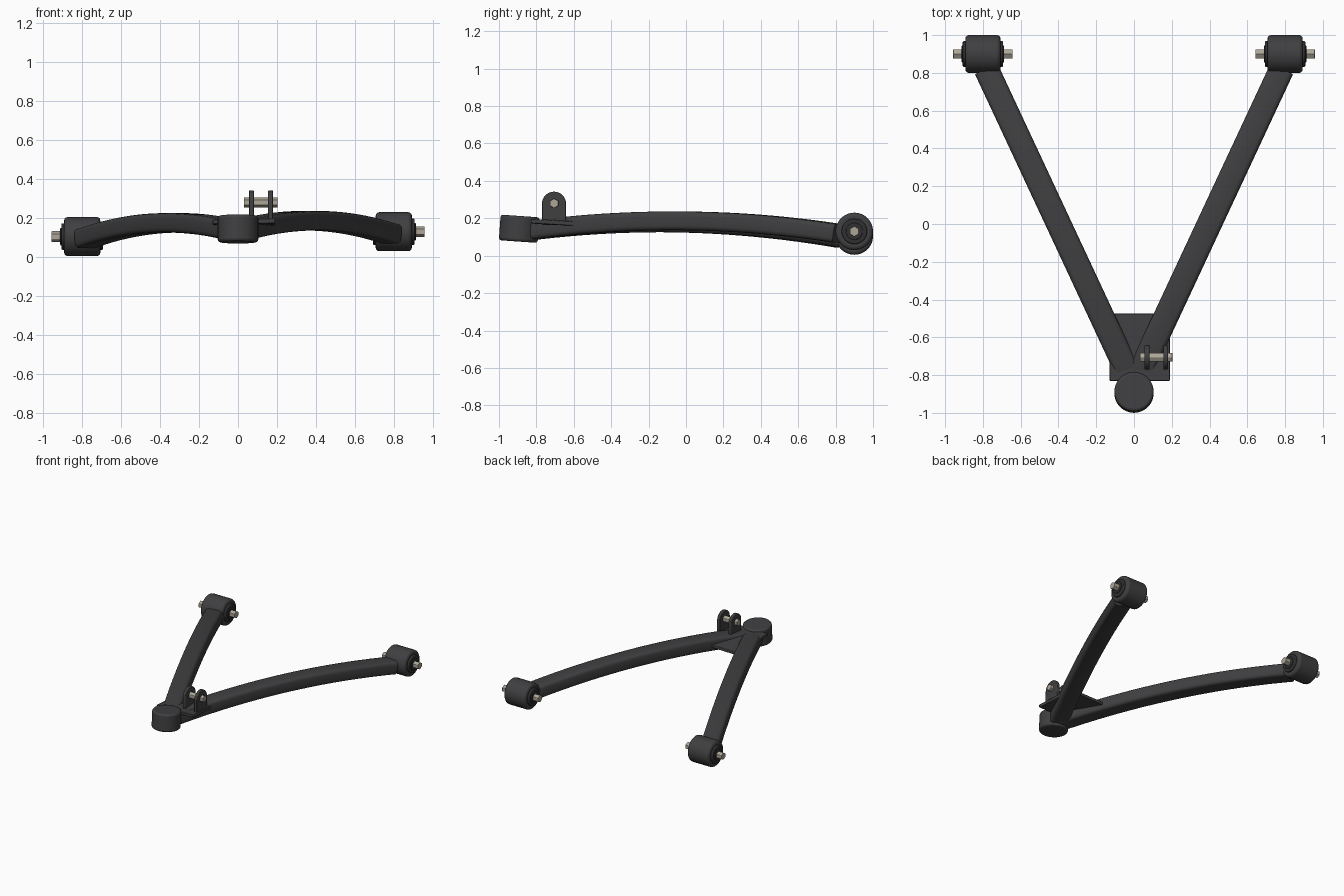
import bpy, bmesh
from math import radians, sin, cos, pi
from mathutils import Vector

if "Cube" in bpy.data.objects:
    bpy.data.objects.remove(bpy.data.objects["Cube"])

ROLL = 0.0156  # slight sideways lean of the whole arm: z rises with x


def material(name, col):
    m = bpy.data.materials.new(name)
    m.diffuse_color = (*col, 1)
    m.use_nodes = True
    m.node_tree.nodes["Principled BSDF"].inputs["Base Color"].default_value = m.diffuse_color
    return m


STEEL = material("dark_steel", (0.05, 0.05, 0.053))
RUBBER = material("rubber", (0.03, 0.03, 0.032))
BOLT = material("bolt_metal", (0.42, 0.38, 0.31))


def finish(ob, name, mat, bevel=0, segs=3):
    ob.name = name
    ob.data.materials.append(mat)
    if bevel:
        b = ob.modifiers.new("bevel", 'BEVEL')
        b.width, b.segments, b.limit_method = bevel, segs, 'ANGLE'
        b.angle_limit = radians(40)
    bpy.ops.object.select_all(action='DESELECT')
    ob.select_set(True)
    bpy.context.view_layer.objects.active = ob
    bpy.ops.object.shade_smooth_by_angle(angle=radians(32))
    return ob


def cyl(name, loc, r, length, rot, mat, bevel=0, verts=48):
    bpy.ops.mesh.primitive_cylinder_add(vertices=verts, radius=r, depth=length,
                                        location=loc, rotation=rot)
    return finish(bpy.context.object, name, mat, bevel)


def loft(name, rings, mat, bevel=0, segs=3):
    bm = bmesh.new()
    vs = [[bm.verts.new(p) for p in ring] for ring in rings]
    n = len(vs[0])
    for a, b in zip(vs, vs[1:]):
        for i in range(n):
            j = (i + 1) % n
            bm.faces.new((a[i], a[j], b[j], b[i]))
    bm.faces.new(vs[0])
    bm.faces.new(vs[-1])
    bmesh.ops.recalc_face_normals(bm, faces=bm.faces)
    me = bpy.data.meshes.new(name)
    bm.to_mesh(me)
    bm.free()
    ob = bpy.data.objects.new(name, me)
    bpy.context.collection.objects.link(ob)
    return finish(ob, name, mat, bevel, segs)


def rounded_rect(w, h, r, n=3):
    pts = []
    for k, (sx, sy) in enumerate([(1, 1), (-1, 1), (-1, -1), (1, -1)]):
        for i in range(n + 1):
            a = (k + i / n) * pi / 2
            pts.append((sx * (w / 2 - r) + r * cos(a), sy * (h / 2 - r) + r * sin(a)))
    return pts


ALONG_X = (0, pi / 2, 0)
SECTION = rounded_rect(0.132, 0.1, 0.024)

for side, s in (("left", -1), ("right", 1)):
    # arched arm swept along a shallow parabola
    rings = []
    for i in range(25):
        y = -0.86 + i * (0.815 + 0.86) / 24
        x = s * (0.177 + 0.467 * (y + 0.475))
        z = 0.180 - 0.0883 * y * y - 0.018 * y + ROLL * x
        t = Vector((s * 0.467, 1, -0.1766 * y - 0.018)).normalized()
        u = t.cross(Vector((0, 0, 1))).normalized()
        v = u.cross(t)
        rings.append([Vector((x, y, z)) + u * a + v * b for a, b in SECTION])
    loft(side + "_arm", rings, STEEL)

    # bushing at the rear end of the arm: sleeve, rubber, collar and hex pin
    c = (s * 0.80, 0.9, 0.1175 + ROLL * s * 0.8)
    cyl(side + "_bushing_sleeve", c, 0.1, 0.186, ALONG_X, STEEL, 0.018)
    cyl(side + "_bushing_rubber", c, 0.068, 0.214, ALONG_X, RUBBER, 0.006)
    cyl(side + "_bushing_collar", c, 0.045, 0.226, ALONG_X, RUBBER, 0.004)
    pin = cyl(side + "_bushing_pin", c, 0.028, 0.315, ALONG_X, BOLT, 0.002, 6)
    pin.rotation_euler = (radians(90), 0, radians(90))

# ball joint housing at the front tip
cyl("ball_joint_housing", (0, -0.892, 0.144), 0.104, 0.137, (radians(-4), 0, 0), STEEL, 0.014)

# gusset plate joining the two arms
gusset = [(-0.13, -0.83), (0.19, -0.83), (0.19, -0.475), (-0.13, -0.475)]
loft("gusset_plate", [[(x, y, z + ROLL * x - 0.06 * (y + 0.65)) for x, y in gusset]
                      for z in (0.160, 0.184)], STEEL, 0.004, 2)

# two damper mount ears with rounded tops
profile = [(-0.77, 0.165), (-0.641, 0.165)]
profile += [(-0.7055 + 0.0645 * cos(a * pi / 16), 0.278 + 0.0645 * sin(a * pi / 16))
            for a in range(17)]
for name, x0 in (("inner_mount_ear", 0.056), ("outer_mount_ear", 0.155)):
    loft(name, [[(x, y, z) for y, z in profile] for x in (x0, x0 + 0.025)], STEEL, 0.004, 2)
mount_pin = cyl("mount_pin", (0.117, -0.7055, 0.28), 0.026, 0.172, ALONG_X, BOLT, 0.002, 6)
mount_pin.rotation_euler = (radians(90), 0, radians(90))
